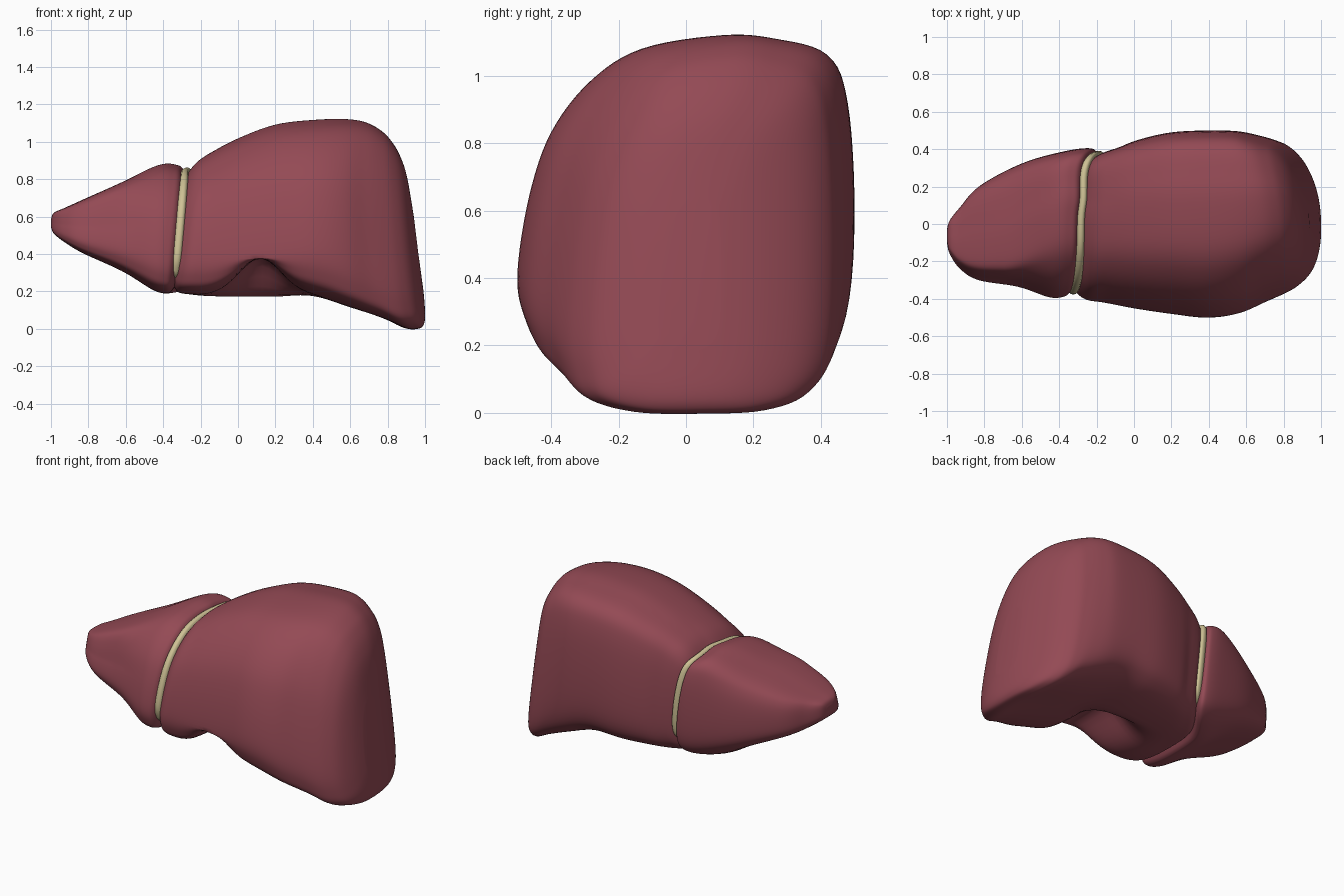
import bpy, bmesh, math

if "Cube" in bpy.data.objects:
    bpy.data.objects.remove(bpy.data.objects["Cube"])

# Normalised side section: (depth -1..1, height 0..1)
SECTION = [(-1, .26), (-.965, .125), (-.85, .045), (-.5, .005), (0, 0), (.48, .01),
           (.8, .06), (.96, .18), (1, .46), (.96, .79), (.84, .94), (.52, .99),
           (.2, 1), (-.27, .96), (-.57, .86), (-.80, .70), (-.93, .50)]

# Stations along the organ: x, top z, bottom z, front y, back y
LEFT = [(-1, .585, .545, -.10, -.03), (-.985, .62, .51, -.16, .02),
        (-.93, .645, .465, -.24, .09), (-.83, .69, .405, -.30, .20),
        (-.62, .785, .31, -.335, .32), (-.45, .875, .215, -.39, .39),
        (-.37, .875, .19, -.39, .405), (-.335, .85, .195, -.37, .385),
        (-.315, .79, .22, -.33, .34)]
RIGHT = [(-.315, .79, .22, -.33, .34), (-.29, .85, .195, -.37, .375),
         (-.24, .905, .185, -.405, .395), (-.15, .955, .175, -.42, .415),
         (0, 1.02, .172, -.45, .45), (.2, 1.09, .172, -.48, .49),
         (.4, 1.115, .175, -.50, .50), (.6, 1.12, .11, -.47, .495),
         (.75, 1.105, .05, -.41, .475), (.84, 1.065, .003, -.365, .45),
         (.89, 1.01, 0, -.325, .42), (.925, .93, .015, -.27, .35),
         (.945, .82, .07, -.18, .23), (.953, .62, .20, -.08, .10)]
BAND = [(-.345, .80, .27, -.34, .355), (-.33, .855, .25, -.372, .387),
        (-.30, .855, .25, -.372, .387), (-.285, .80, .27, -.34, .355)]


def smooth(points, steps, closed=False):
    """Catmull-Rom refinement of a list of tuples."""
    n, out = len(points), []
    pick = (lambda i: points[i % n]) if closed else (lambda i: points[max(0, min(n - 1, i))])
    for i in range(n if closed else n - 1):
        quad = [pick(i + k) for k in (-1, 0, 1, 2)]
        for s in range(steps):
            t = s / steps
            out.append(tuple(
                .5 * (2 * b + (c - a) * t + (2 * a - 5 * b + 4 * c - d) * t * t
                      + (3 * b - a - 3 * c + d) * t ** 3) for a, b, c, d in zip(*quad)))
    if not closed:
        out.append(points[-1])
    return out


def step(a, b, v):
    t = max(0, min(1, (v - a) / (b - a)))
    return t * t * (3 - 2 * t)


def place(x, y, z):
    """Notch the lower front edge, lean and round the right end, lean the groove."""
    if z < .38:
        z += (.375 - z) * math.exp(-((x - .12) / .16) ** 2) * step(.08, -.14, y)
    groove = math.exp(-((x + .31) / .22) ** 2)
    lean = -.13 * step(.4, .88, x) * (z - .5) - .5 * step(.45, .9, x) * (y + .02) ** 2
    tilt = .09 - .2 * step(.1, .38, y)
    return x + lean + groove * (tilt * (z - .5) + .85 * max(0, y) ** 2), y, z


def loft(name, stations, mat, steps=6):
    bm = bmesh.new()
    rings = []
    for x, zt, zb, yf, yb in smooth(stations, steps):
        ring = []
        for v, w in smooth(SECTION, 6, True):
            # the crest of the left lobe sits further forward
            v -= .9 * step(-.4, -.7, x) * max(0, w - .5) * max(0, 1 - v * v)
            ring.append(bm.verts.new(place(x, (yf + yb) / 2 + v * (yb - yf) / 2, zb + w * (zt - zb))))
        rings.append(ring)
    n = len(rings[0])
    for a, b in zip(rings, rings[1:]):
        for i in range(n):
            bm.faces.new((a[i], a[(i + 1) % n], b[(i + 1) % n], b[i]))
    bm.faces.new(rings[0])
    bm.faces.new(rings[-1])
    bmesh.ops.recalc_face_normals(bm, faces=bm.faces)
    for f in bm.faces:
        f.smooth = True
    mesh = bpy.data.meshes.new(name)
    bm.to_mesh(mesh)
    bm.free()
    mesh.materials.append(mat)
    obj = bpy.data.objects.new(name, mesh)
    bpy.context.collection.objects.link(obj)
    return obj


def material(name, rgb):
    m = bpy.data.materials.new(name)
    m.diffuse_color = (*rgb, 1)
    m.use_nodes = True
    m.node_tree.nodes["Principled BSDF"].inputs["Base Color"].default_value = m.diffuse_color
    return m


flesh = material("liver_red", (.295, .068, .09))
cream = material("ligament_cream", (.62, .54, .30))

# Two lobes and the ligament between them
loft("left_lobe", LEFT, flesh)
loft("right_lobe", RIGHT, flesh)
loft("ligament", BAND, cream, 3)
